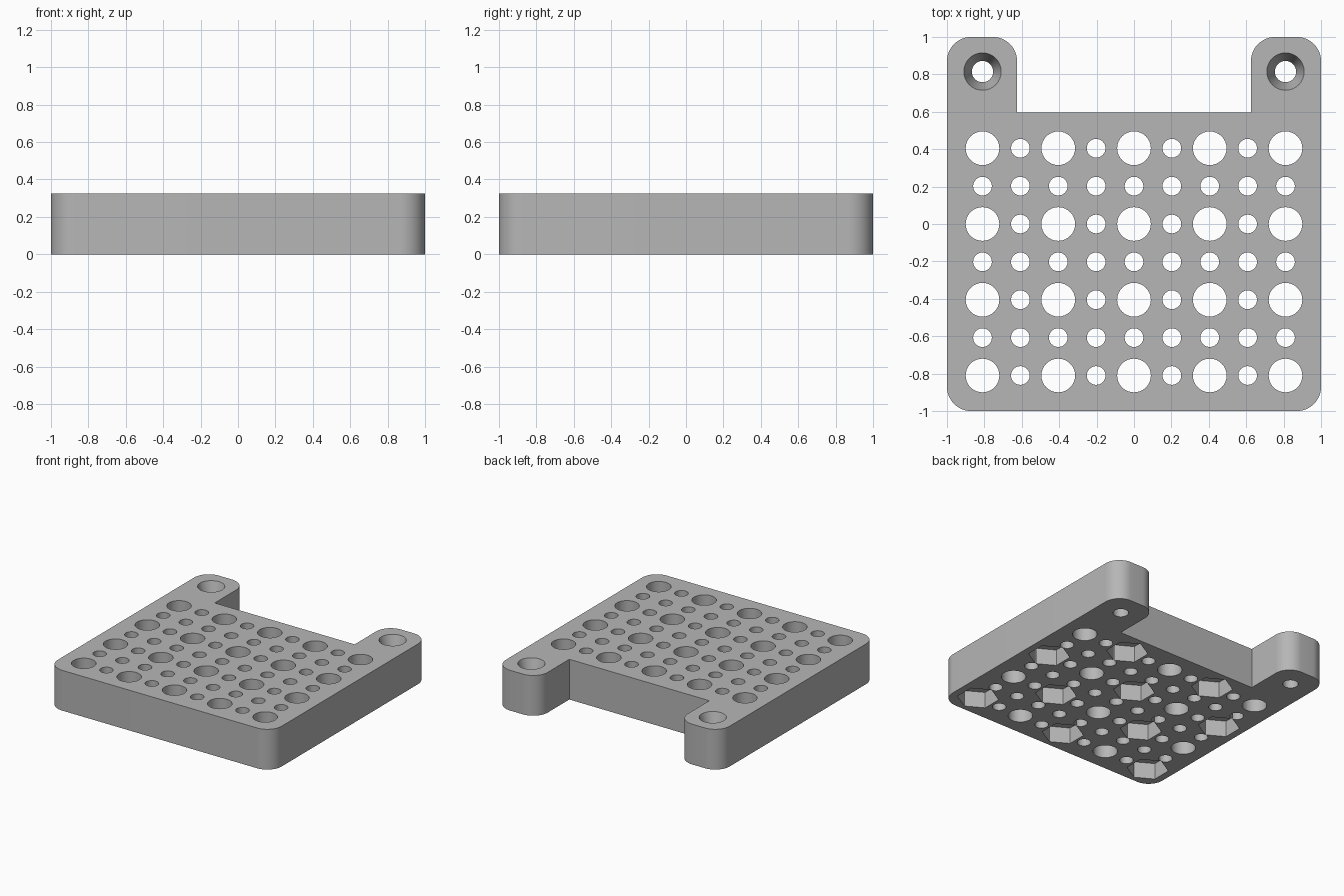
import bpy, bmesh
from math import sin, cos, pi, radians

if "Cube" in bpy.data.objects:
    bpy.data.objects.remove(bpy.data.objects["Cube"], do_unlink=True)

HEIGHT = 0.325
CORNER = 0.13       # outer corner radius
TAB_X = 0.625       # inner side of the tabs
NOTCH_Y = 0.595     # back edge between the tabs
PITCH = 0.2025      # hole grid spacing
OVER = 0.05         # how far cutters reach past the plate

grey = bpy.data.materials.new("plain grey")
grey.use_nodes = True
grey.diffuse_color = (0.47, 0.47, 0.47, 1)
grey.node_tree.nodes["Principled BSDF"].inputs["Base Color"].default_value = grey.diffuse_color


def make_object(name, bm):
    bmesh.ops.recalc_face_normals(bm, faces=bm.faces)
    mesh = bpy.data.meshes.new(name)
    bm.to_mesh(mesh)
    bm.free()
    mesh.materials.append(grey)
    obj = bpy.data.objects.new(name, mesh)
    bpy.context.collection.objects.link(obj)
    return obj


def arc(x, y, start, steps=12):
    """Quarter circle of the corner radius, counterclockwise from start."""
    angles = [radians(start + 90 * i / steps) for i in range(steps + 1)]
    return [(x + CORNER * cos(a), y + CORNER * sin(a)) for a in angles]


def lathe(bm, x, y, rings, sides=32, turn=0.0):
    """Closed upright solid through (radius, z) rings."""
    loops = []
    for r, z in rings:
        angles = [turn + 2 * pi * i / sides for i in range(sides)]
        loops.append([bm.verts.new((x + r * cos(a), y + r * sin(a), z)) for a in angles])
    for low, high in zip(loops, loops[1:]):
        for i in range(sides):
            j = (i + 1) % sides
            bm.faces.new((low[i], low[j], high[j], high[i]))
    bm.faces.new(loops[0][::-1])
    bm.faces.new(loops[-1])


# Plate with two rounded tabs at the back
edge = 1 - CORNER
half = arc(edge, -edge, -90) + arc(edge, edge, 0) + arc(TAB_X + CORNER, edge, 90)
half.append((TAB_X, NOTCH_Y))
outline = half + [(-x, y) for x, y in reversed(half)]
bm = bmesh.new()
base = bm.faces.new([bm.verts.new((x, y, 0)) for x, y in outline])
top = bmesh.ops.extrude_face_region(bm, geom=[base])["geom"]
bmesh.ops.translate(bm, vec=(0, 0, HEIGHT), verts=[v for v in top if isinstance(v, bmesh.types.BMVert)])
plate = make_object("mounting_plate", bm)

# Grid of large and small through holes, with hexagonal nut pockets below
holes, pockets = bmesh.new(), bmesh.new()
for i in range(-4, 5):
    for j in range(-4, 3):
        x, y = i * PITCH, j * PITCH
        large = i % 2 == 0 and j % 2 == 0
        radius = 0.09 if large else 0.05
        lathe(holes, x, y, [(radius, -OVER), (radius, HEIGHT + OVER)])
        if large and (i + j) % 4 == 0:
            lathe(pockets, x, y, [(0.153, -OVER), (0.153, 0.13)], sides=6, turn=pi / 6)

# Countersunk screw holes in the tabs
SINK = 0.14
flare = (0.1 - 0.057) / SINK
for side in (-1, 1):
    lathe(holes, side * 0.81, 0.815, [(0.057, -OVER), (0.057, HEIGHT - SINK),
                                      (0.1 + flare * OVER, HEIGHT + OVER)])

# Cut the openings and remove the cutters
bpy.context.view_layer.objects.active = plate
plate.select_set(True)
for name, shape in (("hole_cutter", holes), ("pocket_cutter", pockets)):
    cutter = make_object(name, shape)
    cutter.hide_render = True
    mod = plate.modifiers.new(name, "BOOLEAN")
    mod.operation = "DIFFERENCE"
    mod.solver = "EXACT"
    mod.object = cutter
    bpy.ops.object.modifier_apply(modifier=mod.name)
    bpy.data.objects.remove(cutter, do_unlink=True)

bpy.ops.object.shade_smooth_by_angle(angle=radians(15))
